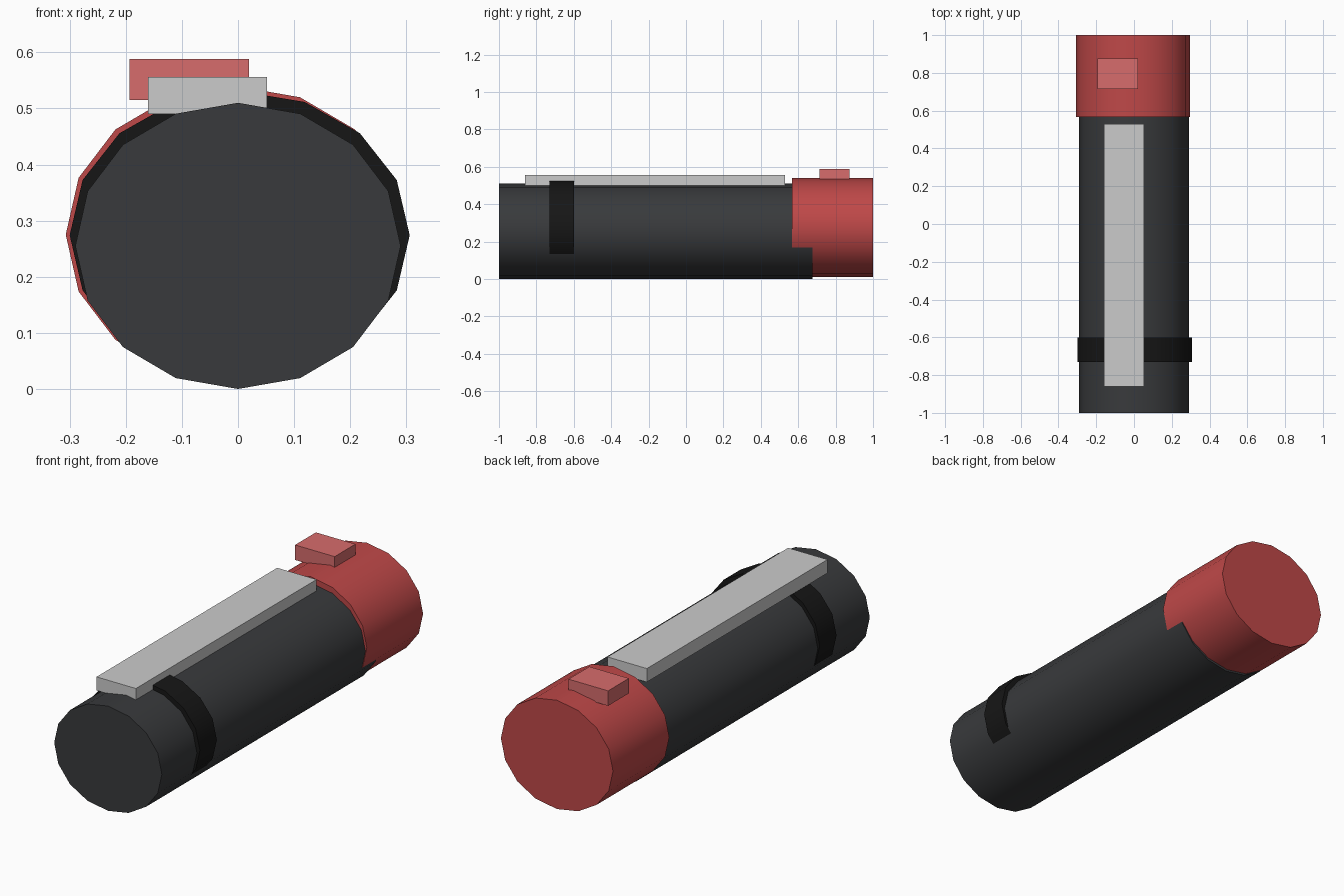
import bpy
import math

if "Cube" in bpy.data.objects:
    bpy.data.objects.remove(bpy.data.objects["Cube"])


def material(name, rgb):
    m = bpy.data.materials.new(name)
    m.diffuse_color = (*rgb, 1)
    m.use_nodes = True
    m.node_tree.nodes["Principled BSDF"].inputs["Base Color"].default_value = m.diffuse_color
    return m


def finish(ob, name, mat):
    ob.name = name
    bpy.ops.object.transform_apply(location=False, rotation=True, scale=True)
    if mat:
        ob.data.materials.append(mat)


# 16-sided flattened cylinder lying along y
def tube(name, x, z, rx, rz, y0, y1, mat):
    bpy.ops.mesh.primitive_cylinder_add(
        vertices=16, radius=1, depth=y1 - y0,
        location=(x, (y0 + y1) / 2, z), rotation=(math.pi / 2, 0, 0))
    ob = bpy.context.object
    ob.scale = (rx, rz, 1)
    finish(ob, name, mat)
    bpy.ops.object.shade_smooth_by_angle(angle=math.radians(30))


def box(name, lo, hi, mat=None):
    bpy.ops.mesh.primitive_cube_add(
        size=1, location=[(a + b) / 2 for a, b in zip(lo, hi)])
    ob = bpy.context.object
    ob.scale = [b - a for a, b in zip(lo, hi)]
    finish(ob, name, mat)


dark = material("dark_grey", (0.04, 0.042, 0.045))
black = material("black", (0.008, 0.008, 0.008))
red = material("red", (0.52, 0.065, 0.065))
pale_red = material("pale_red", (0.68, 0.15, 0.15))

# main barrel, with the band and cap slightly larger and off-centre
tube("barrel", 0, 0.255, 0.29, 0.255, -1.0, 0.675, dark)
tube("band", 0.003, 0.274, 0.303, 0.257, -0.73, -0.6, black)
tube("end_cap", -0.005, 0.275, 0.302, 0.265, 0.567, 1.0, red)

# clip along the top and button on the cap
box("clip", (-0.16, -0.86, 0.49), (0.052, 0.53, 0.556))
box("button", (-0.193, 0.715, 0.515), (0.02, 0.875, 0.588), pale_red)
